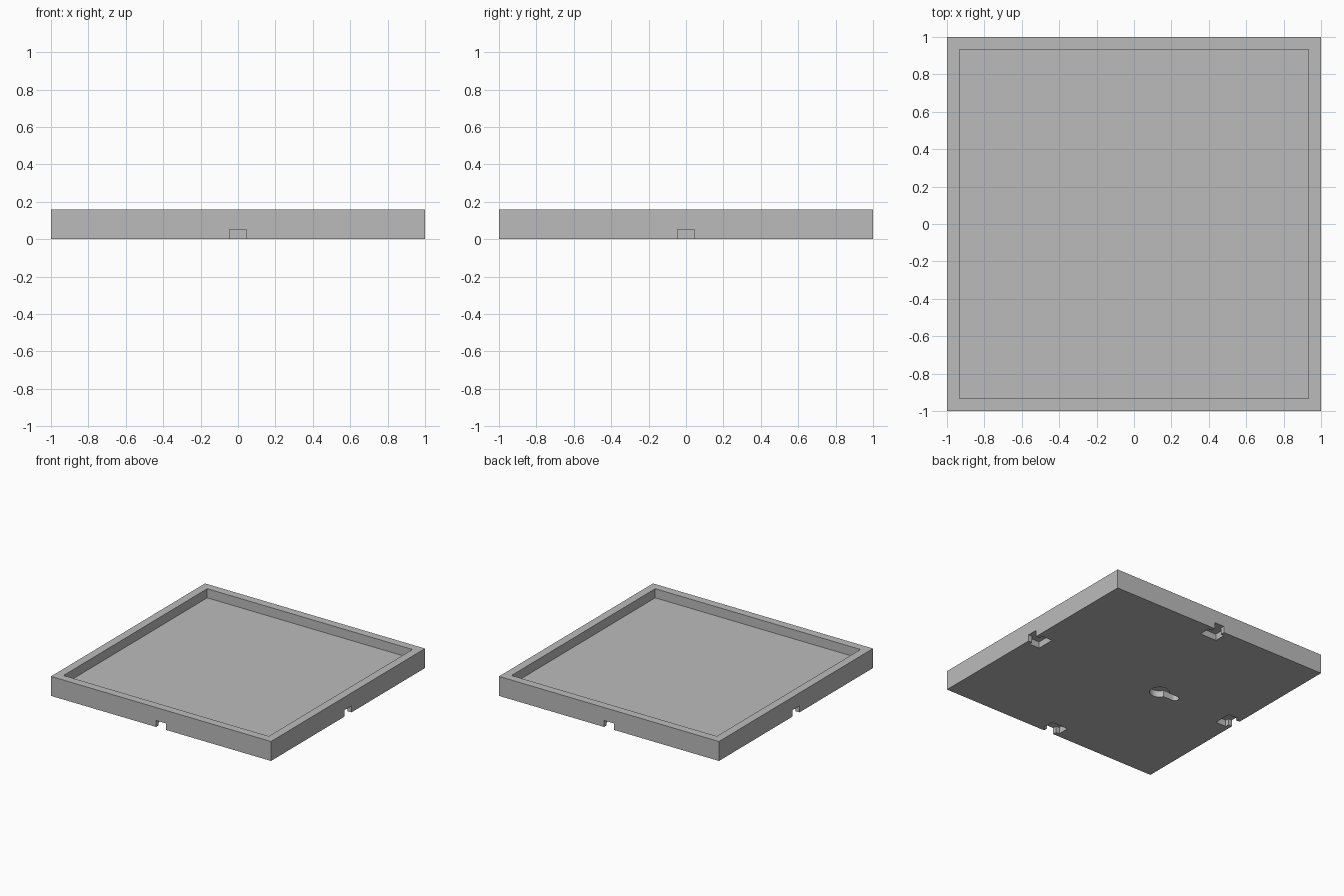
import bpy, bmesh, math

default = bpy.data.objects.get("Cube")
if default:
    bpy.data.objects.remove(default, do_unlink=True)

HEIGHT = 0.16
FLOOR = 0.085
RIM = 0.067
SLOT = 0.053   # depth of the pockets in the underside

grey = bpy.data.materials.new("plain grey")
grey.use_nodes = True
colour = (0.5, 0.5, 0.5, 1)
grey.diffuse_color = colour
grey.node_tree.nodes["Principled BSDF"].inputs["Base Color"].default_value = colour


def prism(name, outline, z0, z1):
    """Closed solid from a flat outline, raised from z0 to z1."""
    bm = bmesh.new()
    face = bm.faces.new([bm.verts.new((x, y, z0)) for x, y in outline])
    top = bmesh.ops.extrude_face_region(bm, geom=[face])["geom"]
    moved = [v for v in top if isinstance(v, bmesh.types.BMVert)]
    bmesh.ops.translate(bm, verts=moved, vec=(0, 0, z1 - z0))
    bmesh.ops.recalc_face_normals(bm, faces=bm.faces)
    mesh = bpy.data.meshes.new(name)
    bm.to_mesh(mesh)
    bm.free()
    mesh.materials.append(grey)
    obj = bpy.data.objects.new(name, mesh)
    bpy.context.collection.objects.link(obj)
    return obj


def square(r):
    return [(-r, -r), (r, -r), (r, r), (-r, r)]


def cut(target, cutter):
    """Subtract the cutter from the target, then discard it."""
    cutter.hide_render = True
    mod = target.modifiers.new("cut", 'BOOLEAN')
    mod.operation = 'DIFFERENCE'
    mod.solver = 'EXACT'
    mod.object = cutter
    bpy.context.view_layer.objects.active = target
    bpy.ops.object.modifier_apply(modifier=mod.name)
    bpy.data.objects.remove(cutter, do_unlink=True)


# Tray body with its shallow recess
tray = prism("tray", square(1), 0, HEIGHT)
cut(tray, prism("recess_cutter", square(1 - RIM), FLOOR, HEIGHT + 0.1))

# T-shaped notch under the middle of each side
half = [(1.1, 0.045), (0.965, 0.045), (0.965, 0.075), (0.87, 0.075)]
notch = half + [(x, -y) for x, y in reversed(half)]
for i in range(4):
    c, s = round(math.cos(i * math.pi / 2)), round(math.sin(i * math.pi / 2))
    outline = [(c * x - s * y, s * x + c * y) for x, y in notch]
    cut(tray, prism("notch_cutter", outline, -0.1, SLOT))

# Keyhole hanging slot in the underside: round hole plus round-ended slot
hole_x, hole_r, slot_x, slot_r = -0.25, 0.075, -0.4, 0.032
start = math.asin(slot_r / hole_r)
keyhole = []
for i in range(25):
    a = math.pi + start + (2 * math.pi - 2 * start) * i / 24
    keyhole.append((hole_x + hole_r * math.cos(a), hole_r * math.sin(a)))
for i in range(13):
    a = math.pi / 2 + math.pi * i / 12
    keyhole.append((slot_x + slot_r * math.cos(a), slot_r * math.sin(a)))
cut(tray, prism("keyhole_cutter", keyhole, -0.1, SLOT))

# Crisp edges, smooth keyhole wall
bpy.ops.object.select_all(action='DESELECT')
tray.select_set(True)
bpy.context.view_layer.objects.active = tray
bpy.ops.object.shade_smooth_by_angle(angle=math.radians(30))
